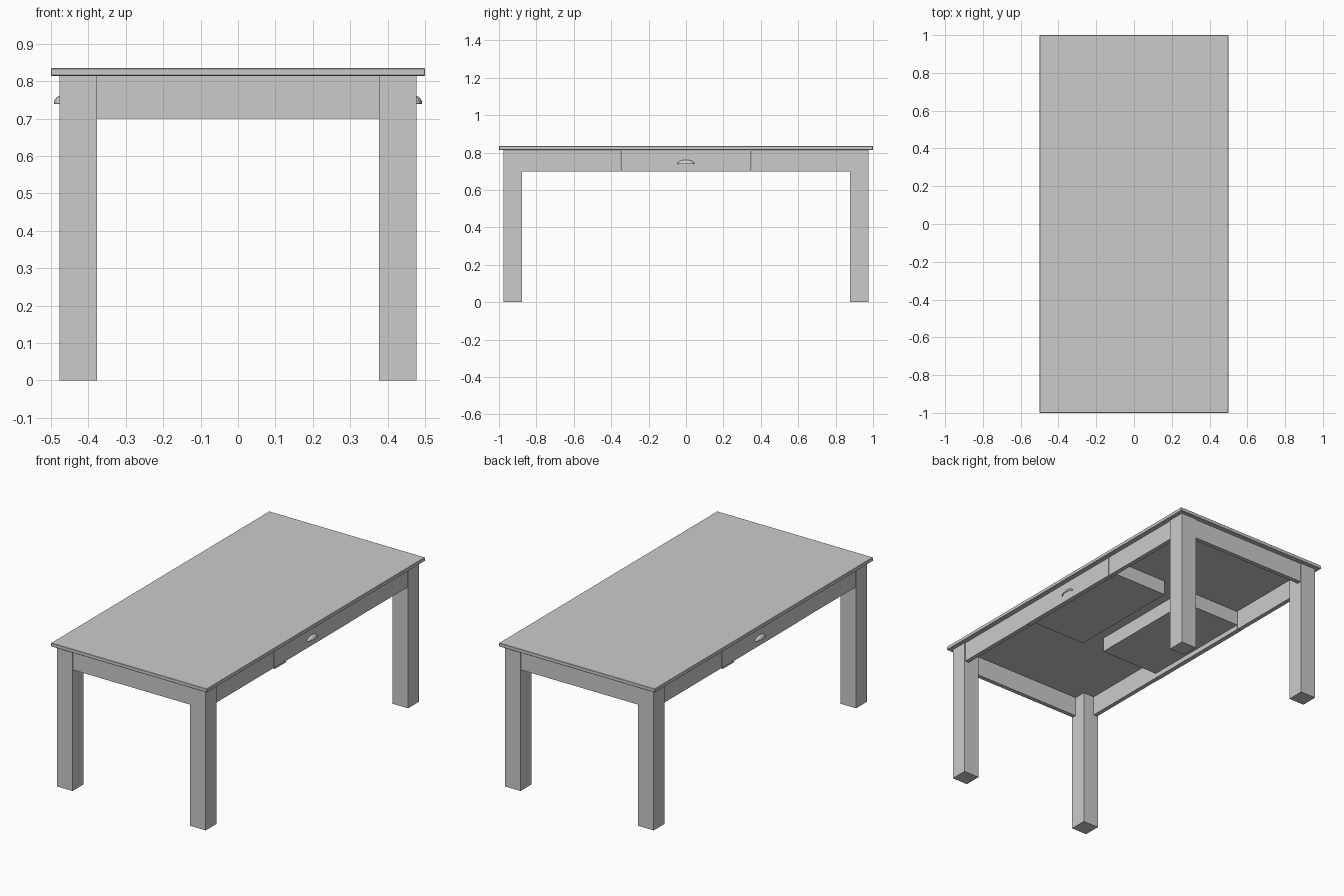
import bpy, bmesh
from mathutils import Matrix, Vector

if "Cube" in bpy.data.objects:
    bpy.data.objects.remove(bpy.data.objects["Cube"])

def make_object(name, bm, mirror=(False, False)):
    mesh = bpy.data.meshes.new(name)
    bm.to_mesh(mesh)
    bm.free()
    ob = bpy.data.objects.new(name, mesh)
    bpy.context.collection.objects.link(ob)
    if any(mirror):
        m = ob.modifiers.new("mirror", 'MIRROR')
        m.use_axis = (mirror[0], mirror[1], False)
        m.use_mirror_merge = False
    return ob

def add_box(bm, x, y, z):
    lo, hi = Vector((x[0], y[0], z[0])), Vector((x[1], y[1], z[1]))
    mat = Matrix.Translation((lo + hi) / 2) @ Matrix.Diagonal((*(hi - lo), 1))
    bmesh.ops.create_cube(bm, size=1, matrix=mat)

def box(name, x, y, z, mirror=(False, False)):
    bm = bmesh.new()
    add_box(bm, x, y, z)
    return make_object(name, bm, mirror)

UNDER, TOP, SKIRT = 0.814, 0.835, 0.70
IN, OUT = 0.447, 0.472      # side apron faces
DRAWER = 0.348              # half drawer width

# Table top with a tiny softened edge
top = box("table_top", (-0.5, 0.5), (-1, 1), (UNDER, TOP))
bevel = top.modifiers.new("bevel", 'BEVEL')
bevel.width, bevel.segments = 0.002, 1

# Four square legs
box("legs", (0.377, 0.477), (0.877, 0.977), (0, UNDER), (True, True))

# Aprons at the ends and either side of each drawer
box("end_aprons", (-0.377, 0.377), (0.947, 0.972), (SKIRT, UNDER), (False, True))
box("side_aprons", (IN, OUT), (0.35, 0.877), (SKIRT, UNDER), (True, True))

# Drawer fronts
box("drawer_fronts", (IN, OUT + 0.002), (-DRAWER, DRAWER), (SKIRT, UNDER - 0.002), (True, False))

# Drawer trays: floor, two sides and back
bm = bmesh.new()
back, wall, floor = 0.072, 0.012, 0.728
add_box(bm, (back, IN), (-DRAWER, DRAWER), (floor, floor + 0.01))
add_box(bm, (back, back + wall), (-DRAWER, DRAWER), (floor + 0.01, UNDER - 0.002))
for a, b in ((-DRAWER, -DRAWER + wall), (DRAWER - wall, DRAWER)):
    add_box(bm, (back + wall, IN), (a, b), (floor + 0.01, UNDER - 0.002))
make_object("drawer_trays", bm, (True, False))

# Cup pulls: hollow quarter domes open at the bottom
bm = bmesh.new()
bmesh.ops.create_uvsphere(bm, u_segments=32, v_segments=16, radius=1)
for axis in ((1, 0, 0), (0, 0, 1)):
    bmesh.ops.bisect_plane(bm, geom=bm.verts[:] + bm.edges[:] + bm.faces[:],
                           plane_co=(0, 0, 0), plane_no=axis, clear_inner=True)
bmesh.ops.transform(bm, verts=bm.verts[:],
                    matrix=Matrix.Translation((OUT + 0.001, 0, 0.741))
                    @ Matrix.Diagonal((0.019, 0.045, 0.02, 1)))
for f in bm.faces:
    f.smooth = True
pulls = make_object("drawer_pulls", bm, (True, False))
solid = pulls.modifiers.new("shell", 'SOLIDIFY')
solid.thickness = 0.002
